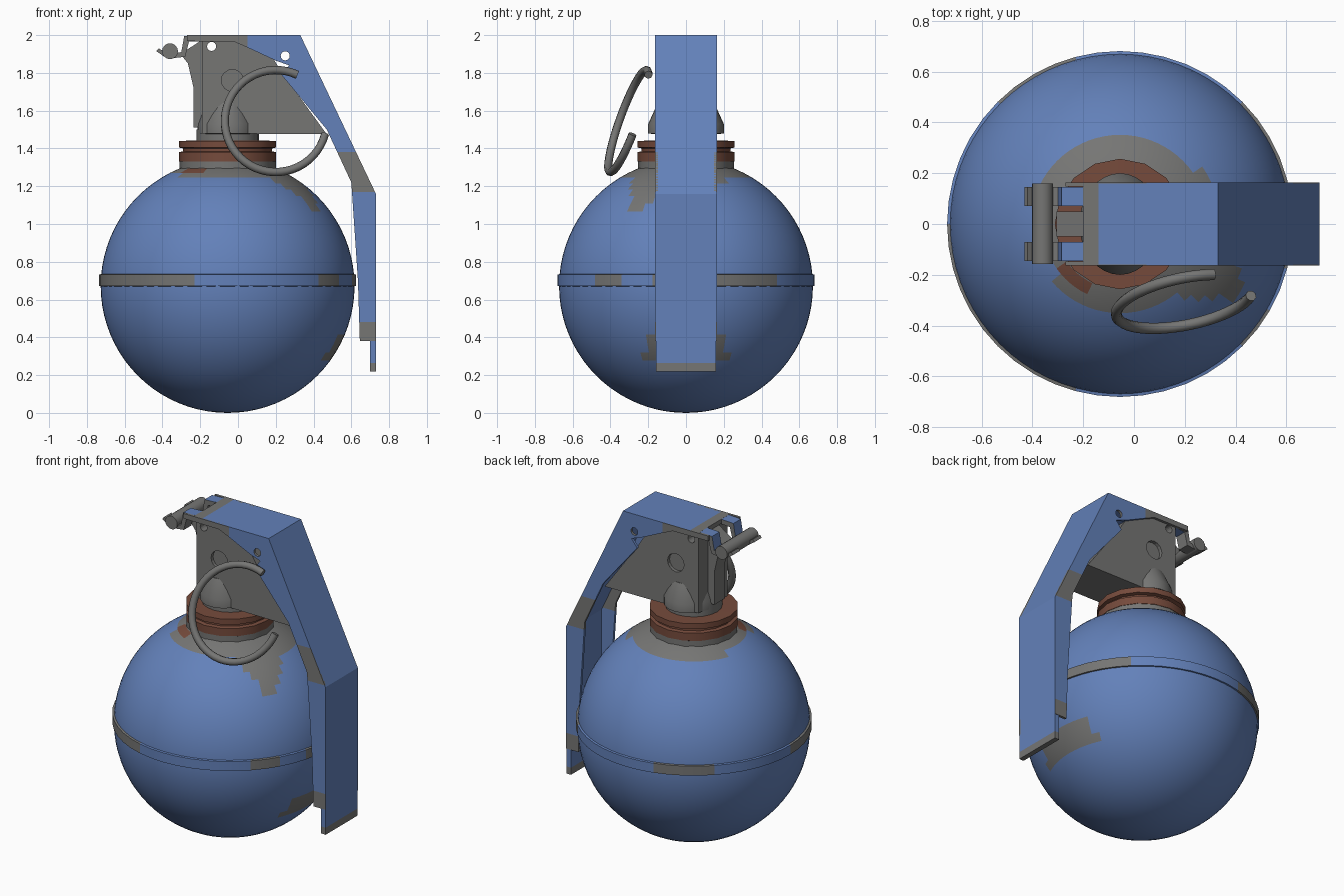
import bpy, bmesh, math, random
from mathutils import Matrix, Vector

random.seed(4)
if "Cube" in bpy.data.objects:
    bpy.data.objects.remove(bpy.data.objects["Cube"])


def material(name, rgb):
    m = bpy.data.materials.new(name)
    m.use_nodes = True
    m.diffuse_color = (*rgb, 1)
    bsdf = m.node_tree.nodes["Principled BSDF"]
    bsdf.inputs["Base Color"].default_value = (*rgb, 1)
    bsdf.inputs["Roughness"].default_value = 0.6
    return m


BLUE, GRAY, BROWN = 0, 1, 2
PALETTE = [material("blue paint", (0.125, 0.22, 0.49)),
           material("bare steel", (0.18, 0.18, 0.175)),
           material("rust brown", (0.18, 0.07, 0.045))]
AXIS = -0.055  # x of the body's upright axis


def finish(name, bm, rule, smooth=True):
    """Turn a bmesh into an object; rule gives a colour index per face centre."""
    bmesh.ops.recalc_face_normals(bm, faces=bm.faces)
    for f in bm.faces:
        f.material_index = rule(f.calc_center_median()) if callable(rule) else rule
    me = bpy.data.meshes.new(name)
    bm.to_mesh(me)
    bm.free()
    for m in PALETTE:
        me.materials.append(m)
    ob = bpy.data.objects.new(name, me)
    bpy.context.collection.objects.link(ob)
    if smooth:
        bpy.ops.object.select_all(action='DESELECT')
        ob.select_set(True)
        bpy.context.view_layer.objects.active = ob
        bpy.ops.object.shade_smooth_by_angle(angle=math.radians(35))
    return ob


def lathe(name, profile, rule, segs=36, sx=1):
    """Spin (radius, z) points around the body axis."""
    bm = bmesh.new()
    vs = [bm.verts.new((r, 0, z)) for r, z in profile]
    es = [bm.edges.new(p) for p in zip(vs, vs[1:])]
    bmesh.ops.spin(bm, geom=vs + es, cent=(0, 0, 0), axis=(0, 0, 1),
                   angle=math.tau, steps=segs, use_duplicate=False)
    bmesh.ops.remove_doubles(bm, verts=bm.verts, dist=0.0005)
    for v in bm.verts:
        v.co.x = v.co.x * sx + AXIS
    return finish(name, bm, rule)


def prism(name, outline, y0, y1, rule, cuts=()):
    """Extrude an (x, z) outline along y; cuts are (axis, value) colour borders."""
    bm = bmesh.new()
    face = bm.faces.new([bm.verts.new((x, y0, z)) for x, z in outline])
    ext = bmesh.ops.extrude_face_region(bm, geom=[face])
    bmesh.ops.translate(bm, vec=(0, y1 - y0, 0),
                        verts=[g for g in ext["geom"] if isinstance(g, bmesh.types.BMVert)])
    for axis, value in cuts:
        n = Vector((axis == "x", 0, axis == "z"))
        bmesh.ops.bisect_plane(bm, geom=bm.verts[:] + bm.edges[:] + bm.faces[:],
                               plane_co=n * value, plane_no=n)
    return finish(name, bm, rule, smooth=False)


def add_rod(bm, x, z, r, y0, y1, segs=16):
    mat = Matrix.Translation((x, (y0 + y1) / 2, z)) @ Matrix.Rotation(math.pi / 2, 4, 'X')
    bmesh.ops.create_cone(bm, cap_ends=True, segments=segs, radius1=r, radius2=r,
                          depth=abs(y1 - y0), matrix=mat)


# Round body with worn paint around the neck
def body_colour(c):
    r, a = math.hypot(c.x + 0.03, c.y), math.atan2(c.y, c.x + 0.03)
    if c.z > 0.8:
        if 0.28 < r < 0.33 and -2.6 < a < -2.1:
            return BROWN
        worn = 0.35 + 0.025 * math.sin(3 * a + 1) + 0.2 * max(0, 1 - abs(a + 0.55) / 0.45)
        return GRAY if r < worn else BLUE
    return GRAY if c.x > 0.45 and abs(c.y) < 0.22 and 0.28 < c.z < 0.42 else BLUE


R, RINGS = 0.672, 40
arc = [math.pi * i / RINGS for i in range(RINGS + 1)]
lathe("body", [(R * math.sin(t), 0.672 - R * math.cos(t)) for t in arc], body_colour, 72)

# Equator band with chipped paint
chips = [random.random() < 0.4 for _ in range(24)]
lathe("equator_band", [(0.66, 0.668), (0.681, 0.672), (0.681, 0.732), (0.66, 0.737)],
      lambda c: GRAY if chips[int((math.atan2(c.y, c.x - AXIS) / math.tau + 0.5) * 24) % 24]
      else BLUE, 48)

# Neck: steel foot, two rust rings with a groove, steel collar
lathe("neck_rings", [(0.255, 1.2), (0.255, 1.33), (0.257, 1.331), (0.257, 1.38), (0.235, 1.385),
                     (0.235, 1.4), (0.257, 1.405), (0.257, 1.44), (0.16, 1.442)],
      lambda c: GRAY if c.z < 1.33 else BROWN, 16)
lathe("neck_collar", [(0.165, 1.43), (0.165, 1.5)], GRAY, 20)
lathe("head_skirt", [(0, 1.475), (0.2, 1.478), (0.2, 1.53), (0.15, 1.64), (0, 1.64)], GRAY, 32, 0.8)

# Fuze head
head = prism("fuze_head", [(-0.19, 1.48), (0.47, 1.475), (0.24, 1.79), (0.19, 1.87),
                           (0.08, 1.93), (-0.02, 1.98), (-0.19, 1.98)], -0.146, 0.146, GRAY)
prism("striker_hook", [(-0.305, 1.9), (-0.19, 1.975), (-0.19, 1.56), (-0.215, 1.51),
                       (-0.235, 1.51), (-0.235, 1.72), (-0.265, 1.85)], -0.05, 0.05, GRAY)

# Safety lever: bent plate and folded side flanges
prism("lever_plate", [(-0.2, 2), (0.33, 2), (0.73, 1.16), (0.73, 0.22), (0.698, 0.22),
                      (0.698, 1.155), (0.312, 1.972), (-0.2, 1.972)], -0.16, 0.16,
      lambda c: GRAY if c.z < 0.265 or c.x < -0.14 else BLUE, [("z", 0.265), ("x", -0.14)])


def flange_colour(c):
    return GRAY if c.x < 0.05 or 1.17 < c.z < 1.38 or c.z < 0.48 else BLUE


flanges = []
for side, s in (("front", -1), ("back", 1)):
    flanges.append(prism(side + "_lever_flange", [
        (-0.27, 2), (0.33, 2), (0.73, 1.16), (0.73, 0.38), (0.645, 0.38), (0.635, 0.7),
        (0.6, 1.22), (0.47, 1.5), (0.23, 1.79), (0.27, 1.84), (0.2, 1.865), (0.06, 1.93),
        (-0.02, 1.965), (-0.27, 1.968)], s * 0.147, s * 0.163, flange_colour,
        [("x", 0.05), ("z", 1.38), ("z", 1.17), ("z", 0.48)]))

    # Hinge claws at the lever's end
    prism(side + "_hinge_claw", [
        (-0.19, 2), (-0.285, 1.995), (-0.3, 1.91), (-0.37, 1.9), (-0.42, 1.93),
        (-0.432, 1.915), (-0.375, 1.875), (-0.28, 1.885), (-0.26, 1.965), (-0.19, 1.97)],
        s * 0.07, s * 0.145, lambda c: BLUE if c.x > -0.3 and c.z > 1.93 else GRAY)

# Hinge rod
bm = bmesh.new()
add_rod(bm, -0.36, 1.915, 0.042, -0.157, 0.16)
finish("hinge_rod", bm, GRAY)

# Pin holes and side dimples
bm = bmesh.new()
for x, z in ((-0.14, 1.94), (0.25, 1.89)):
    add_rod(bm, x, z, 0.024, -0.3, 0.3)
for s in (-1, 1):
    add_rod(bm, -0.03, 1.76, 0.058, s * 0.125, s * 0.3)
cutter = finish("hole_cutter", bm, GRAY, smooth=False)
cutter.hide_render = True
cutter.hide_viewport = True
for ob in [head] + flanges:
    mod = ob.modifiers.new("holes", 'BOOLEAN')
    mod.operation = 'DIFFERENCE'
    mod.solver = 'EXACT'
    mod.object = cutter

# Tilted pull ring, left open on one side
curve = bpy.data.curves.new("pull_ring", 'CURVE')
curve.dimensions = '3D'
curve.bevel_depth = 0.022
curve.bevel_resolution = 2
curve.use_fill_caps = True
path = curve.splines.new('POLY')
STEPS = 40
path.points.add(STEPS)
for i, p in enumerate(path.points):
    a = math.radians(65 + 280 * i / STEPS)
    dx, dz = 0.27 * math.cos(a), 0.27 * math.sin(a)
    p.co = (0.2 + dx, -0.305 + 0.18 * dx + 0.35 * dz, 1.545 + dz, 1)
curve.materials.append(PALETTE[GRAY])
ring = bpy.data.objects.new("pull_ring", curve)
bpy.context.collection.objects.link(ring)
